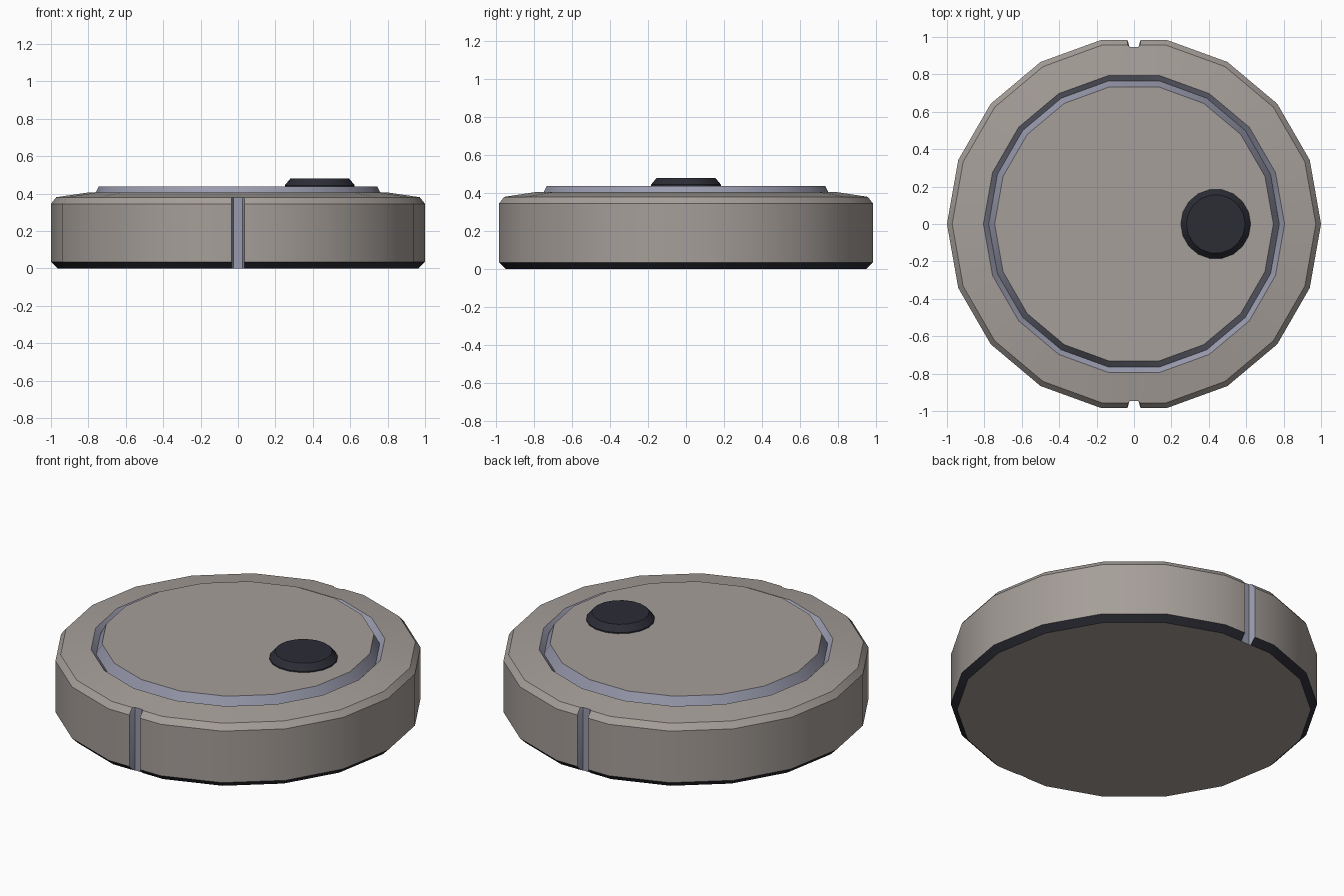
import bpy
import bmesh
from math import cos, sin, radians

cube = bpy.data.objects.get("Cube")
if cube:
    bpy.data.objects.remove(cube, do_unlink=True)


def make_material(name, rgb):
    mat = bpy.data.materials.new(name)
    mat.use_nodes = True
    color = (*rgb, 1)
    mat.diffuse_color = color
    mat.node_tree.nodes["Principled BSDF"].inputs["Base Color"].default_value = color
    return mat


TAUPE = make_material("warm grey", (0.38, 0.345, 0.32))
BLUE = make_material("blue grey", (0.32, 0.325, 0.42))
DARK = make_material("charcoal", (0.025, 0.026, 0.036))

SIDES = 18
STEP = 360 / SIDES
NOTCH_OUT, NOTCH_IN, NOTCH_FLOOR = 0.035, 0.024, 0.947


def notch(radius, side):
    """Four points of a notch in the flat edge at the front (-1) or back (1)."""
    edge = radius * cos(radians(STEP / 2))
    floor = min(edge, NOTCH_FLOOR)
    points = [(NOTCH_OUT, edge), (NOTCH_IN, floor), (-NOTCH_IN, floor), (-NOTCH_OUT, edge)]
    return [(x * side, y * side, True) for x, y in points]


def notched_outline(radius):
    """Polygon with a notch front and back; the flag marks notch points."""
    points = []
    for i in range(SIDES):
        a = radians(i * STEP)
        points.append((radius * cos(a), radius * sin(a), False))
        if i == SIDES // 4:
            points += notch(radius, 1)
        elif i == SIDES * 3 // 4:
            points += notch(radius, -1)
    return points


def plain_outline(radius):
    return [(radius * cos(radians(i * STEP)), radius * sin(radians(i * STEP)), False)
            for i in range(SIDES)]


def loft(name, outline, profile, band_slots, materials, location=(0, 0, 0)):
    """Stack outlines along a (radius, height) profile and cap both ends."""
    bm = bmesh.new()
    rings = [[bm.verts.new((x, y, z)) for x, y, _ in outline(r)] for r, z in profile]
    flags = [f for _, _, f in outline(1)]
    count = len(flags)
    for level, slot in enumerate(band_slots):
        low, high = rings[level], rings[level + 1]
        for i in range(count):
            j = (i + 1) % count
            face = bm.faces.new((low[i], low[j], high[j], high[i]))
            in_notch = flags[i] and flags[j] and level < 3
            face.material_index = 1 if in_notch else slot
    bm.faces.new(rings[0][::-1])
    bm.faces.new(rings[-1])
    bmesh.ops.recalc_face_normals(bm, faces=bm.faces)
    mesh = bpy.data.meshes.new(name)
    bm.to_mesh(mesh)
    bm.free()
    for mat in materials:
        mesh.materials.append(mat)
    obj = bpy.data.objects.new(name, mesh)
    obj.location = location
    bpy.context.collection.objects.link(obj)
    bpy.ops.object.select_all(action="DESELECT")
    obj.select_set(True)
    bpy.context.view_layer.objects.active = obj
    bpy.ops.object.shade_smooth_by_angle(angle=radians(30))
    return obj


# Body: dark foot chamfer, wall, top bevel, sloped rim, V groove, raised lid
body_profile = [(0.965, 0), (1, 0.035), (1, 0.345), (0.972, 0.38),
                (0.805, 0.405), (0.777, 0.375), (0.745, 0.437)]
loft("body", notched_outline, body_profile, [2, 0, 0, 0, 1, 1], [TAUPE, BLUE, DARK])

# Round button on the lid
button_profile = [(0.187, 0), (0.187, 0.008), (0.157, 0.044)]
loft("button", plain_outline, button_profile, [0, 0], [DARK], (0.437, 0, 0.436))
